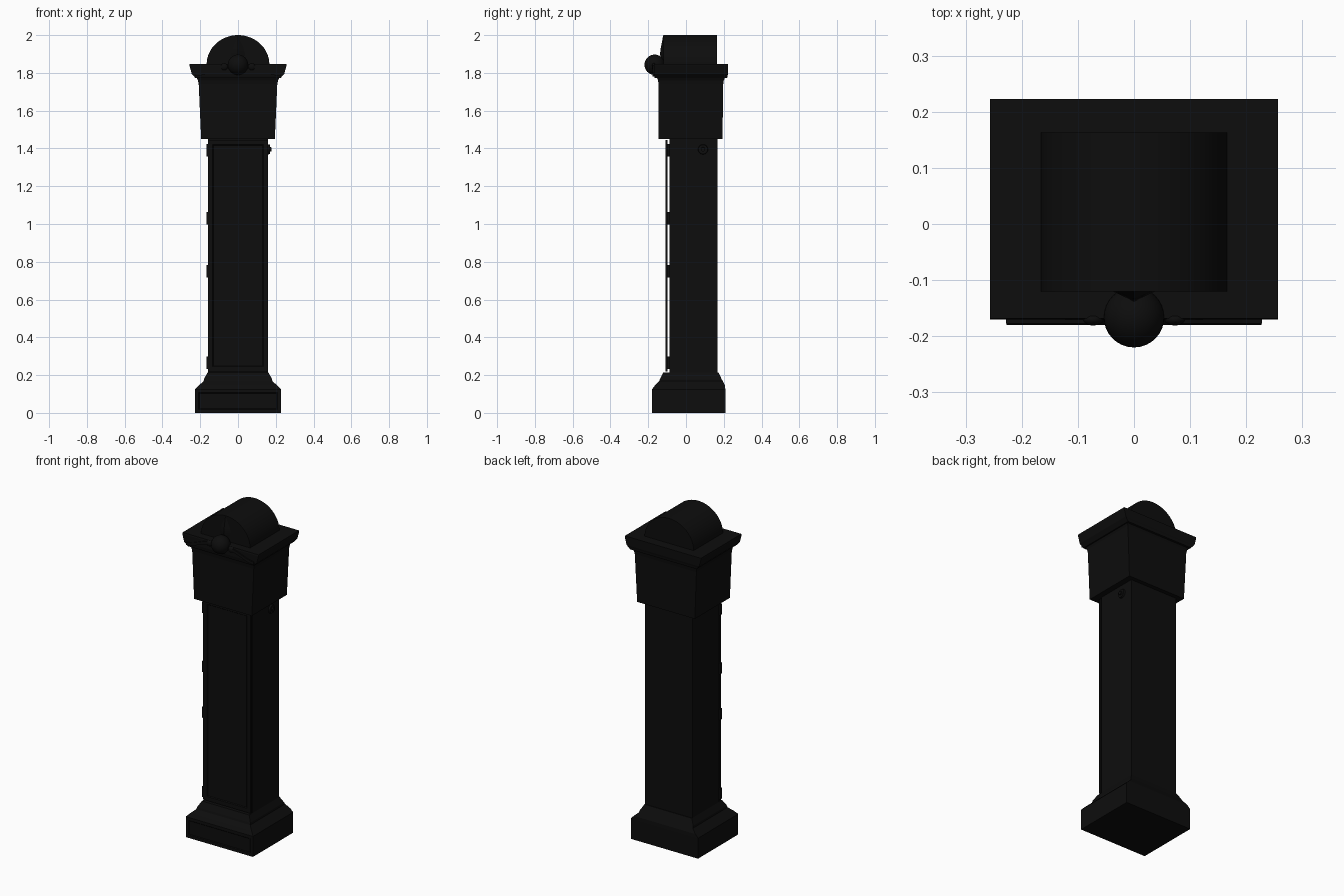
import bpy, bmesh
from math import sin, cos, pi
from mathutils import Matrix, Vector

if "Cube" in bpy.data.objects:
    bpy.data.objects.remove(bpy.data.objects["Cube"])

mat = bpy.data.materials.new("black_wood")
mat.diffuse_color = (0.004, 0.004, 0.004, 1)
mat.use_nodes = True
mat.node_tree.nodes["Principled BSDF"].inputs["Base Color"].default_value = mat.diffuse_color


def finish(name, bm, smooth=False):
    bmesh.ops.recalc_face_normals(bm, faces=bm.faces)
    me = bpy.data.meshes.new(name)
    bm.to_mesh(me)
    bm.free()
    ob = bpy.data.objects.new(name, me)
    bpy.context.collection.objects.link(ob)
    me.materials.append(mat)
    if smooth:
        bpy.ops.object.select_all(action='DESELECT')
        ob.select_set(True)
        bpy.context.view_layer.objects.active = ob
        bpy.ops.object.shade_smooth_by_angle()
    return ob


def loft(name, rings):
    """Stack of rectangles: (z, half width, front y, back y)."""
    bm = bmesh.new()
    loops = [[bm.verts.new(p) for p in ((-w, f, z), (w, f, z), (w, b, z), (-w, b, z))]
             for z, w, f, b in rings]
    for lo, hi in zip(loops, loops[1:]):
        for i in range(4):
            j = (i + 1) % 4
            bm.faces.new((lo[i], lo[j], hi[j], hi[i]))
    bm.faces.new(loops[0])
    bm.faces.new(loops[-1])
    return finish(name, bm)


def box(name, x0, x1, y0, y1, z0, z1):
    bm = bmesh.new()
    m = Matrix.Translation(((x0 + x1) / 2, (y0 + y1) / 2, (z0 + z1) / 2)) \
        @ Matrix.Diagonal((x1 - x0, y1 - y0, z1 - z0, 1))
    bmesh.ops.create_cube(bm, size=1, matrix=m)
    return finish(name, bm)


def slab(name, outline, y0, y1, smooth=True):
    """Extrude an x-z outline along y."""
    bm = bmesh.new()
    f = bm.faces.new([bm.verts.new((x, y0, z)) for x, z in outline])
    ext = bmesh.ops.extrude_face_region(bm, geom=[f])["geom"]
    bmesh.ops.translate(bm, vec=(0, y1 - y0, 0),
                        verts=[v for v in ext if isinstance(v, bmesh.types.BMVert)])
    return finish(name, bm, smooth)


def recess_front(ob, margin, depth):
    """Frame and sink a panel on the front (-y) face."""
    bm = bmesh.new()
    bm.from_mesh(ob.data)
    f = min(bm.faces, key=lambda f: f.calc_center_median().y)
    bmesh.ops.inset_region(bm, faces=[f], thickness=margin)
    bmesh.ops.inset_region(bm, faces=[f], thickness=0.006, depth=-depth)
    bm.to_mesh(ob.data)
    bm.free()


# Plinth with stepped, sloping moulding
plinth = loft("plinth", [(0, .227, -.18, .208), (.125, .227, -.18, .208), (.145, .208, -.165, .207),
                         (.168, .182, -.142, .195), (.18, .18, -.138, .188), (.215, .16, -.12, .172)])
recess_front(plinth, 0.025, 0.004)

# Trunk, and the door hung just in front of it
box("trunk", -.16, .16, -.088, .168, .2, 1.46)
door = box("door", -.16, .16, -.108, -.097, .22, 1.445)
recess_front(door, 0.035, 0.005)
for z in (.265, .75, 1.03, 1.39):
    box("hinge", -.168, -.15, -.106, -.086, z - .033, z + .033)

# Round lock plate and knob on the right side
for name, r, x0, x1 in (("lock_plate", .027, .158, .17), ("lock_knob", .012, .168, .178)):
    bm = bmesh.new()
    bmesh.ops.create_cone(bm, cap_ends=True, segments=20, radius1=r, radius2=r * .9, depth=x1 - x0,
                          matrix=Matrix.Translation(((x0 + x1) / 2, .09, 1.395)) @ Matrix.Rotation(pi / 2, 4, 'Y'))
    finish(name, bm, True)

# Hood and flared cornice
loft("hood", [(1.45, .195, -.145, .193), (1.74, .208, -.145, .197), (1.76, .212, -.148, .2), (1.785, .225, -.158, .21)])
loft("cornice", [(1.772, .225, -.165, .218), (1.785, .236, -.168, .22), (1.795, .245, -.17, .223),
                 (1.84, .257, -.17, .223), (1.848, .257, -.168, .223)])

# Half-round roof
arc = [(.166 * cos(pi * i / 32), 1.845 + .155 * sin(pi * i / 32)) for i in range(33)]
slab("roof", arc, -.12, .163)

# Scrolled pediment trim, mirrored on both sides
for s in (-1, 1):
    top = [(s * (.228 - .16 * t), 1.8 + .042 * t * t * (3 - 2 * t)) for t in [i / 10 for i in range(11)]]
    bottom = [(x, z - .018) for x, z in reversed(top)]
    slab("scroll", top + bottom, -.177, -.165)
    bm = bmesh.new()
    bmesh.ops.create_uvsphere(bm, u_segments=16, v_segments=8, radius=1,
                              matrix=Matrix.Translation((s * .073, -.17, 1.833)) @ Matrix.Diagonal((.019, .011, .019, 1)))
    finish("scroll_eye", bm, True)

# Ball ornament with a leaf rising behind it
bm = bmesh.new()
bmesh.ops.create_uvsphere(bm, u_segments=32, v_segments=16, radius=.054,
                          matrix=Matrix.Translation((0, -.166, 1.843)))
finish("ball", bm, True)

bm = bmesh.new()
rows = [(1.86, .025, -.122), (1.895, .042, -.138), (1.93, .034, -.134), (1.96, .02, -.128), (1.998, .003, -.121)]
pts = [[bm.verts.new(p) for p in ((-w, -.118, z), (0, y, z), (w, -.118, z))] for z, w, y in rows]
for a, b in zip(pts, pts[1:]):
    for i in range(3):
        j = (i + 1) % 3
        bm.faces.new((a[i], a[j], b[j], b[i]))
bm.faces.new(pts[0])
bm.faces.new(pts[-1])
finish("leaf", bm, True)
